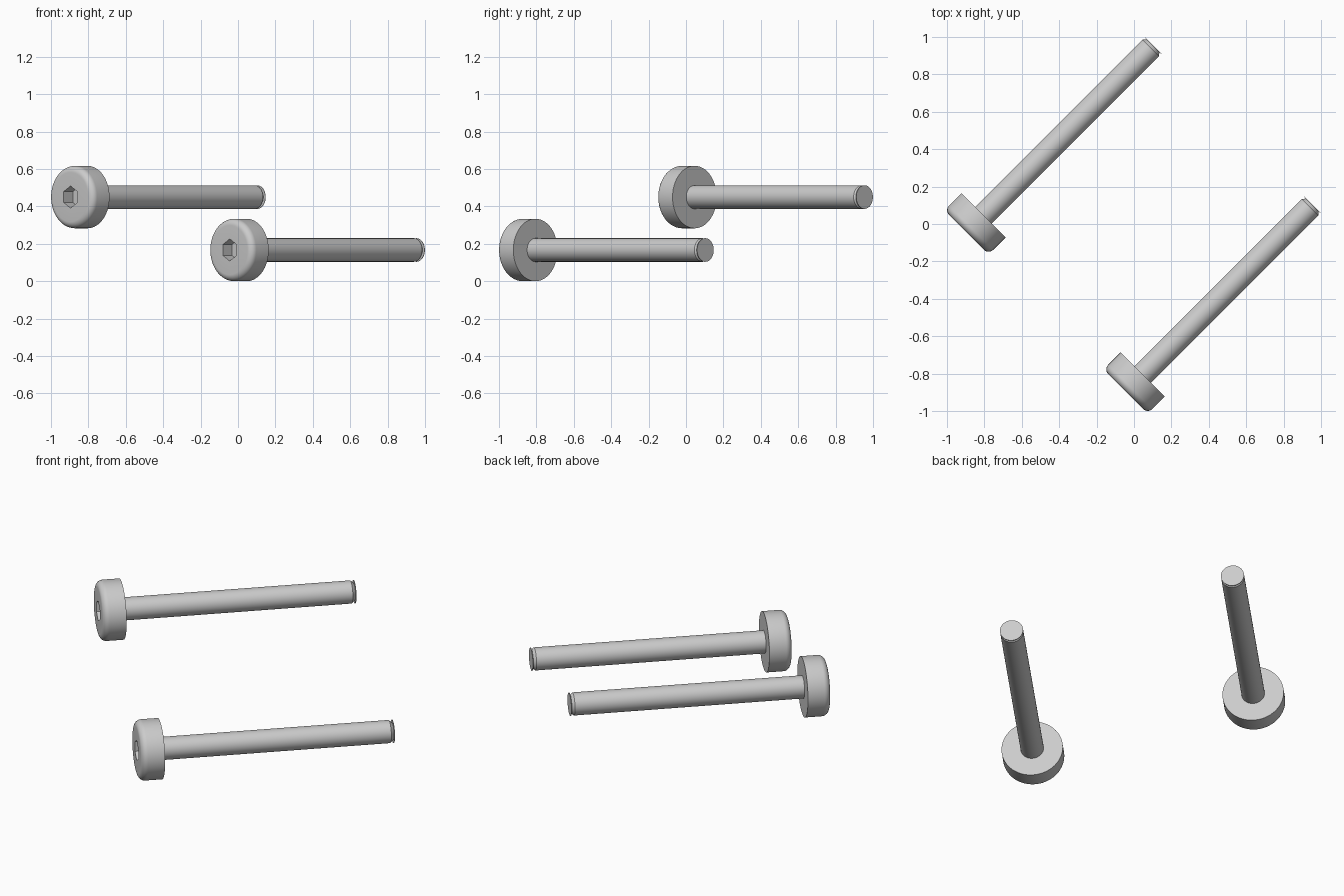
import bpy
import bmesh
from math import pi, sin, cos
from mathutils import Matrix, Vector

cube = bpy.data.objects.get("Cube")
if cube:
    bpy.data.objects.remove(cube, do_unlink=True)

HEAD_R, HEAD_H, FILLET = 0.167, 0.128, 0.035
SHAFT_R, SHAFT_L = 0.063, 1.285
HEX_R, HEX_DEPTH = 0.059, 0.07

steel = bpy.data.materials.new("grey steel")
steel.use_nodes = True
steel.diffuse_color = (0.6, 0.6, 0.6, 1)
steel.node_tree.nodes["Principled BSDF"].inputs["Base Color"].default_value = (0.6, 0.6, 0.6, 1)


def lathe(name, profile, sides, matrix):
    """Spin a (radius, height) profile around the local z axis."""
    bm = bmesh.new()
    verts = [bm.verts.new((r, 0, z)) for r, z in profile]
    edges = [bm.edges.new(pair) for pair in zip(verts, verts[1:])]
    bmesh.ops.spin(bm, geom=verts + edges, cent=(0, 0, 0), axis=(0, 0, 1),
                   angle=2 * pi, steps=sides)
    bmesh.ops.remove_doubles(bm, verts=bm.verts, dist=1e-5)
    bmesh.ops.recalc_face_normals(bm, faces=bm.faces)
    mesh = bpy.data.meshes.new(name)
    bm.to_mesh(mesh)
    bm.free()
    mesh.materials.append(steel)
    obj = bpy.data.objects.new(name, mesh)
    bpy.context.collection.objects.link(obj)
    obj.matrix_world = matrix
    return obj


def smooth(obj):
    bpy.ops.object.select_all(action='DESELECT')
    obj.select_set(True)
    bpy.context.view_layer.objects.active = obj
    bpy.ops.object.shade_smooth_by_angle(angle=pi / 6)


def bolt(label, location):
    """Socket head bolt; the origin is where the shaft meets the head."""
    matrix = (Matrix.Translation(Vector(location))
              @ Matrix.Rotation(pi / 4, 4, 'Z') @ Matrix.Rotation(pi / 2, 4, 'Y'))

    # Head with a rounded front rim
    rim = [(HEAD_R - FILLET + FILLET * sin(a), -HEAD_H + FILLET - FILLET * cos(a))
           for a in (i * pi / 16 for i in range(9))]
    head = lathe(label + "_head", [(0, -HEAD_H)] + rim + [(HEAD_R, 0), (0, 0)], 64, matrix)

    # Hexagonal socket cut into the front
    front, floor = -HEAD_H - 0.05, -HEAD_H + HEX_DEPTH
    cutter = lathe(label + "_socket_cutter",
                   [(0, front), (HEX_R, front), (HEX_R, floor), (0, floor)], 6, matrix)
    cutter.hide_render = True
    cut = head.modifiers.new("socket", 'BOOLEAN')
    cut.operation = 'DIFFERENCE'
    cut.solver = 'EXACT'
    cut.object = cutter
    bpy.context.view_layer.objects.active = head
    bpy.ops.object.modifier_apply(modifier=cut.name)
    bpy.data.objects.remove(cutter, do_unlink=True)
    smooth(head)

    # Shaft with a tapered neck and a thin end disc
    neck, disc = SHAFT_L - 0.02, SHAFT_L - 0.003
    smooth(lathe(label + "_shaft",
                 [(0, -0.005), (SHAFT_R, -0.005), (SHAFT_R, neck), (0.048, disc),
                  (SHAFT_R, disc), (SHAFT_R, SHAFT_L), (0, SHAFT_L)], 48, matrix))


bolt("upper_bolt", (-0.805, 0.046, 0.45))
bolt("lower_bolt", (0.046, -0.805, HEAD_R))
